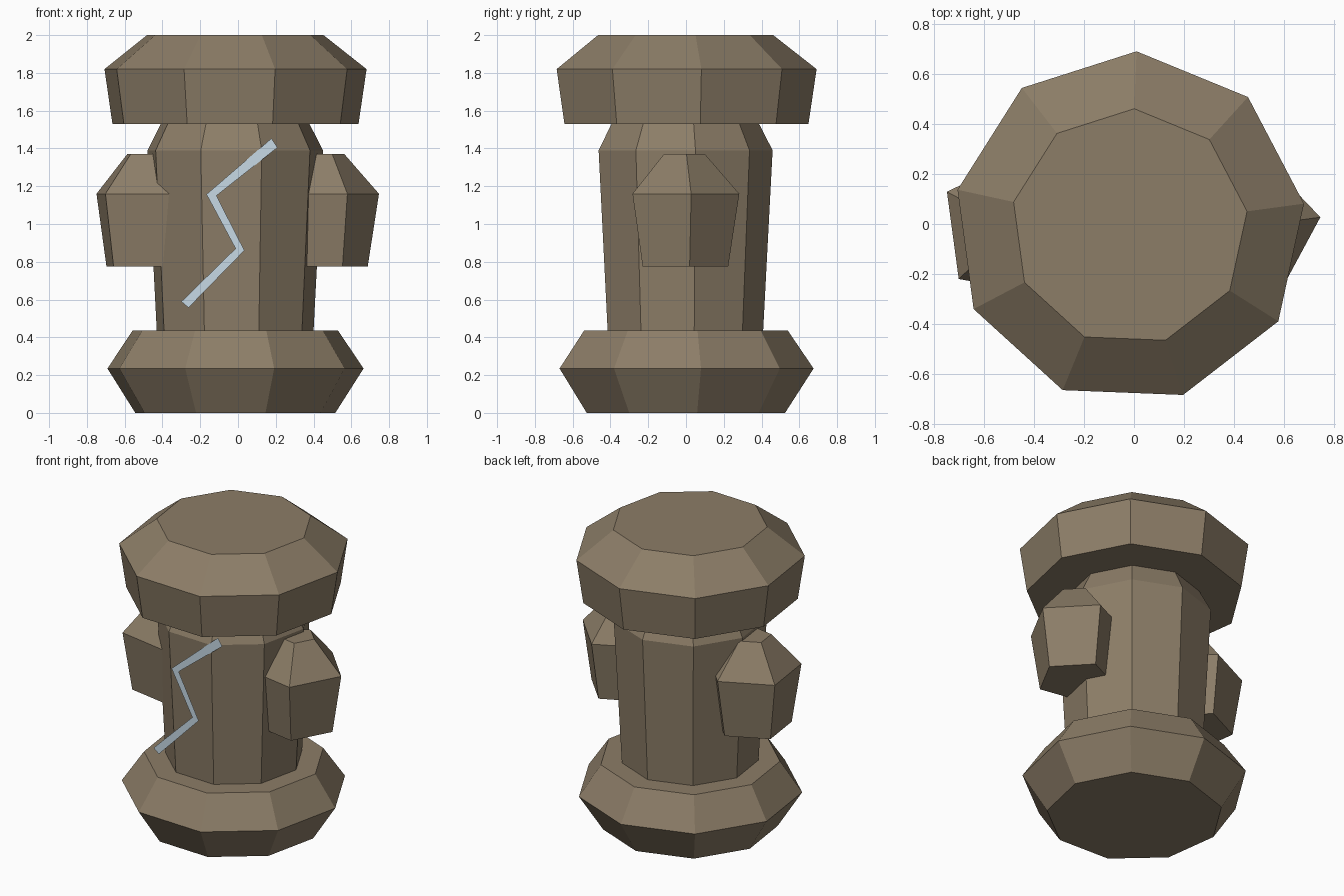
import bpy
import bmesh
from math import cos, sin, radians

cube = bpy.data.objects.get("Cube")
if cube:
    bpy.data.objects.remove(cube, do_unlink=True)

PHASE = radians(7.7)          # shared twist of every faceted part
CENTRE_X, CENTRE_Y = -0.018, -0.013


def make_material(name, rgb):
    mat = bpy.data.materials.new(name)
    mat.use_nodes = True
    colour = (*rgb, 1.0)
    mat.diffuse_color = colour
    bsdf = next(n for n in mat.node_tree.nodes if n.type == "BSDF_PRINCIPLED")
    bsdf.inputs["Base Color"].default_value = colour
    bsdf.inputs["Roughness"].default_value = 0.9
    return mat


def finish(name, bm, mat):
    mesh = bpy.data.meshes.new(name)
    bm.to_mesh(mesh)
    bm.free()
    mesh.materials.append(mat)
    obj = bpy.data.objects.new(name, mesh)
    bpy.context.collection.objects.link(obj)
    return obj


def faceted_stone(name, sides, profile, mat, offset_x=0.0):
    """Closed flat-sided solid from (radius, height) rings."""
    bm = bmesh.new()
    rings = []
    for radius, z in profile:
        angles = [PHASE + radians(360 * i / sides) for i in range(sides)]
        rings.append([bm.verts.new((CENTRE_X + offset_x + radius * cos(a),
                                    CENTRE_Y + radius * sin(a), z)) for a in angles])
    for low, high in zip(rings, rings[1:]):
        for i in range(sides):
            j = (i + 1) % sides
            bm.faces.new((low[i], low[j], high[j], high[i]))
    bm.faces.new(rings[0][::-1])
    bm.faces.new(rings[-1])
    return finish(name, bm, mat)


stone = make_material("brown_stone", (0.262, 0.205, 0.136))
pale_blue = make_material("pale_blue", (0.57, 0.70, 0.79))

# Stacked pillar: base, shaft, cap
faceted_stone("base", 9, [(0.538, 0), (0.689, 0.235), (0.553, 0.435)], stone)
faceted_stone("shaft", 9, [(0.421, 0.42), (0.472, 1.39), (0.395, 1.54)], stone)
faceted_stone("cap", 9, [(0.662, 1.53), (0.705, 1.82), (0.475, 2.0)], stone)

# Shoulder boulders
for side, offset in (("left", 0.467), ("right", -0.467)):
    faceted_stone(side + "_shoulder", 5,
                  [(0.24, 0.775), (0.30, 1.16), (0.115, 1.37)], stone, offset)

# Zigzag strip on the front, as a thin flat sheet
left_edge = [(0.177, 1.453), (-0.167, 1.157), (-0.013, 0.87), (-0.30, 0.589)]
right_edge = [(0.209, 1.405), (-0.114, 1.15), (0.034, 0.86), (-0.262, 0.557)]
bm = bmesh.new()
pairs = [[bm.verts.new((x, -0.465, z)) for x, z in pair]
         for pair in zip(left_edge, right_edge)]
for (a, b), (c, d) in zip(pairs, pairs[1:]):
    bm.faces.new((a, c, d, b))
bm.normal_update()
for face in bm.faces:
    if face.normal.y > 0:
        face.normal_flip()
finish("zigzag_crack", bm, pale_blue)
